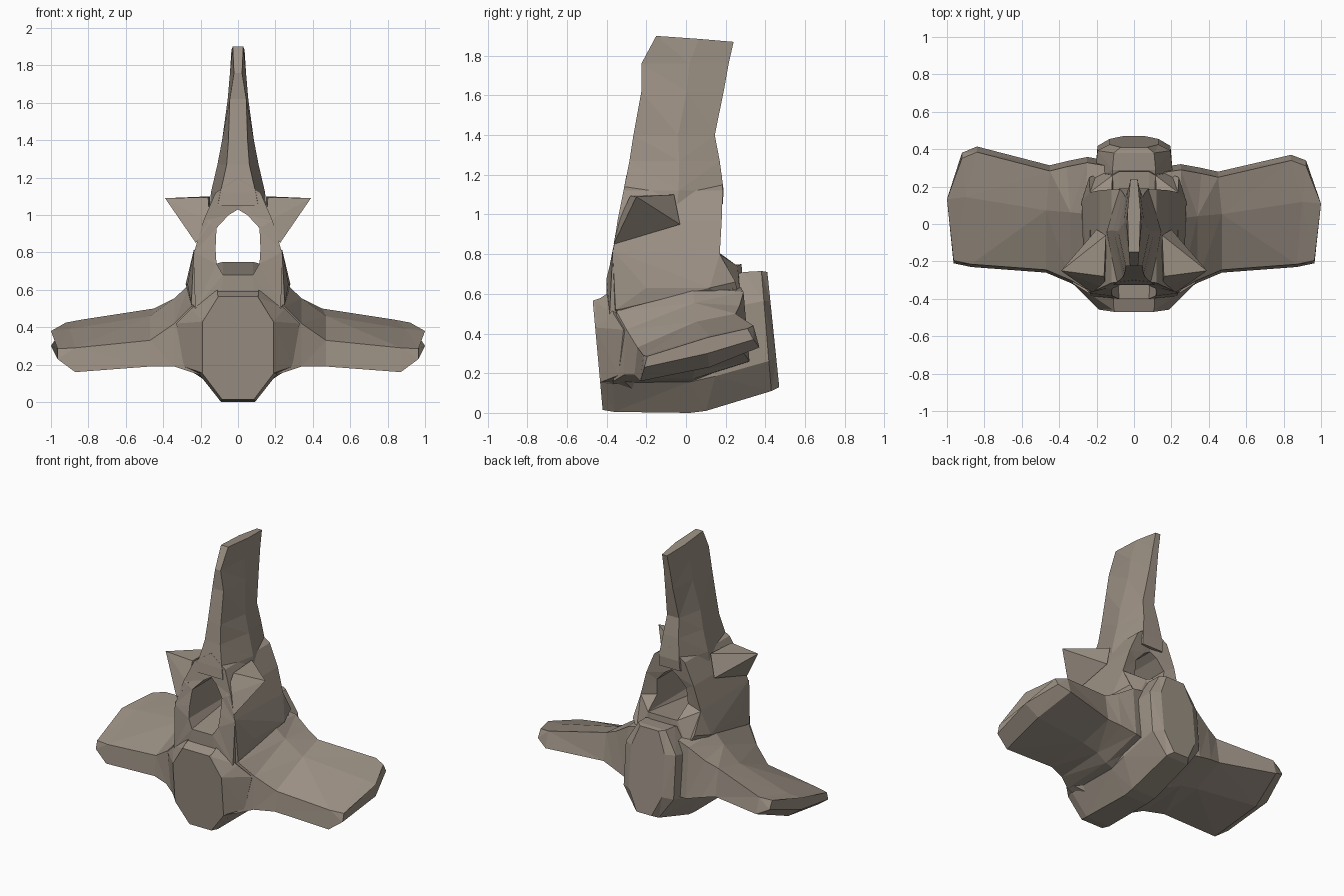
import bpy, bmesh

bone = bpy.data.materials.new("bone_brown")
bone.diffuse_color = (0.33, 0.28, 0.23, 1)


def finish(name, bm):
    bmesh.ops.triangulate(bm, faces=[f for f in bm.faces if len(f.verts) == 4])
    bmesh.ops.recalc_face_normals(bm, faces=bm.faces[:])
    mesh = bpy.data.meshes.new(name)
    bm.to_mesh(mesh)
    bm.free()
    mesh.materials.append(bone)
    obj = bpy.data.objects.new(name, mesh)
    bpy.context.collection.objects.link(obj)
    return obj


def loft(name, rings, closed=False):
    """Skin a list of equal-length point rings; cap the ends or join them."""
    bm = bmesh.new()
    vs = [[bm.verts.new(p) for p in r] for r in rings]
    n = len(vs[0])
    pairs = list(zip(vs, vs[1:] + vs[:1])) if closed else list(zip(vs, vs[1:]))
    for a, b in pairs:
        for i in range(n):
            j = (i + 1) % n
            bm.faces.new((a[i], a[j], b[j], b[i]))
    if not closed:
        bm.faces.new(vs[0])
        bm.faces.new(vs[-1])
    return finish(name, bm)


def hull(name, pts):
    bm = bmesh.new()
    bmesh.ops.convex_hull(bm, input=[bm.verts.new(p) for p in pts])
    return finish(name, bm)


# Vertebral body: octagons lofted front to back
def octagon(y_low, y_high, z0, z1, w):
    h = z1 - z0
    half = [(0.45, 0), (1, 0.25), (1, 0.75), (0.55, 1)]
    pts = half + [(-x, t) for x, t in reversed(half)]
    return [(x * w, y_low + (y_high - y_low) * t, z0 + h * t) for x, t in pts]


loft("vertebral_body", [
    octagon(-0.42, -0.47, 0.015, 0.565, 0.19),
    octagon(-0.36, -0.40, 0.005, 0.59, 0.21),
    octagon(0.02, 0.0, 0.0, 0.62, 0.2),
    octagon(0.1, 0.29, 0.01, 0.71, 0.21),
    octagon(0.43, 0.38, 0.11, 0.715, 0.195),
    octagon(0.47, 0.41, 0.13, 0.71, 0.13),
])

# Arch round the canal: outer x,z / inner x,z / front y / back y
arch = [
    (0.10, 0.45, 0.08, 0.68, -0.40, 0.30),
    (0.23, 0.50, 0.115, 0.74, -0.385, 0.28),
    (0.235, 0.80, 0.12, 0.82, -0.37, 0.17),
    (0.185, 0.97, 0.115, 0.93, -0.345, 0.18),
    (0.12, 1.12, 0.05, 1.00, -0.315, 0.185),
]


def arch_ring(s, ox, oz, ix, iz, yf, yb):
    lift = 0.07 if iz < 0.7 else 0.0
    return [(s * ox, yf, oz), (s * ox, yb, oz),
            (s * ix, yb - 0.02, iz + lift), (s * ix, yf, iz)]


loft("neural_arch",
     [arch_ring(1, *a) for a in arch]
     + [arch_ring(1, 0.0, 1.2, 0.0, 1.03, -0.30, 0.18)]
     + [arch_ring(-1, *a) for a in reversed(arch)], closed=True)

# Tall spine: hexagonal sections narrowing upwards
# (z, half width, front share of width, y front, y back)
spine = [
    (1.05, 0.15, 0.72, -0.325, 0.185),
    (1.12, 0.145, 0.65, -0.315, 0.19),
    (1.27, 0.11, 0.55, -0.285, 0.17),
    (1.40, 0.085, 0.6, -0.265, 0.145),
    (1.62, 0.055, 0.8, -0.225, 0.19),
    (1.76, 0.043, 0.5, -0.225, 0.215),
    (1.885, 0.035, 0.8, -0.15, 0.24),
]


def spine_ring(z, w, f, yf, yb):
    d = 0.015 if z > 1.8 else 0.0
    ym = yf * 0.45 + yb * 0.55
    return [(f * w, yf, z + d), (w, ym, z), (0.55 * w, yb, z - d),
            (-0.55 * w, yb, z - d), (-w, ym, z), (-f * w, yf, z + d)]


loft("spinous_process", [spine_ring(*s) for s in spine])

# Side wings: tilted slabs (x front/middle/back, y front/back,
# front z low/high, middle z low/high, back z low/high)
wings = [
    (0.12, 0.12, 0.12, -0.38, 0.30, 0.12, 0.56, 0.14, 0.66, 0.25, 0.64),
    (0.25, 0.26, 0.25, -0.365, 0.32, 0.16, 0.51, 0.17, 0.63, 0.26, 0.61),
    (0.34, 0.34, 0.36, -0.315, 0.30, 0.19, 0.42, 0.21, 0.555, 0.29, 0.54),
    (0.47, 0.47, 0.45, -0.26, 0.28, 0.19, 0.33, 0.23, 0.46, 0.31, 0.50),
    (0.87, 0.90, 0.84, -0.23, 0.37, 0.16, 0.29, 0.23, 0.39, 0.33, 0.44),
    (0.965, 1.00, 0.92, -0.21, 0.34, 0.23, 0.285, 0.30, 0.38, 0.37, 0.425),
]


def wing_ring(s, xf, xm, xb, yf, yb, f0, f1, m0, m1, b0, b1):
    if s < 0:
        yb *= 1.12
    ym = yf * 0.42 + yb * 0.58
    return [(s * xf, yf, f0), (s * xf, yf + 0.015, f1),
            (s * xm, ym, m1), (s * xb, yb - 0.03, b1),
            (s * xb, yb, b0), (s * xm, ym, m0)]


for side, s in (("right", 1), ("left", -1)):
    loft(side + "_wing", [wing_ring(s, *w) for w in wings])
    # Pointed horn on the upper arch
    hull(side + "_horn", [(s * x, y, z) for x, y, z in [
        (0.39, -0.25, 1.09), (0.16, -0.28, 1.095), (0.225, -0.365, 0.85),
        (0.15, -0.06, 1.10), (0.20, -0.03, 0.95), (0.15, -0.345, 0.96)]])
    # Pedicle joining wing and arch
    hull(side + "_pedicle", [(s * x, y, z) for x, y, z in [
        (0.15, -0.37, 0.50), (0.25, -0.355, 0.52), (0.235, -0.37, 0.82),
        (0.27, -0.20, 0.63), (0.28, 0.12, 0.63), (0.235, 0.17, 0.80),
        (0.15, 0.28, 0.50), (0.24, 0.25, 0.66)]])
    # Shoulder from the front face of the body back to the wing
    hull(side + "_front_shoulder", [(s * x, y, z) for x, y, z in [
        (0.19, -0.43, 0.155), (0.19, -0.455, 0.43), (0.11, -0.46, 0.56),
        (0.11, -0.40, 0.60), (0.25, -0.365, 0.50), (0.29, -0.34, 0.19),
        (0.33, -0.315, 0.42), (0.15, -0.25, 0.10), (0.2, 0.0, 0.3)]])
